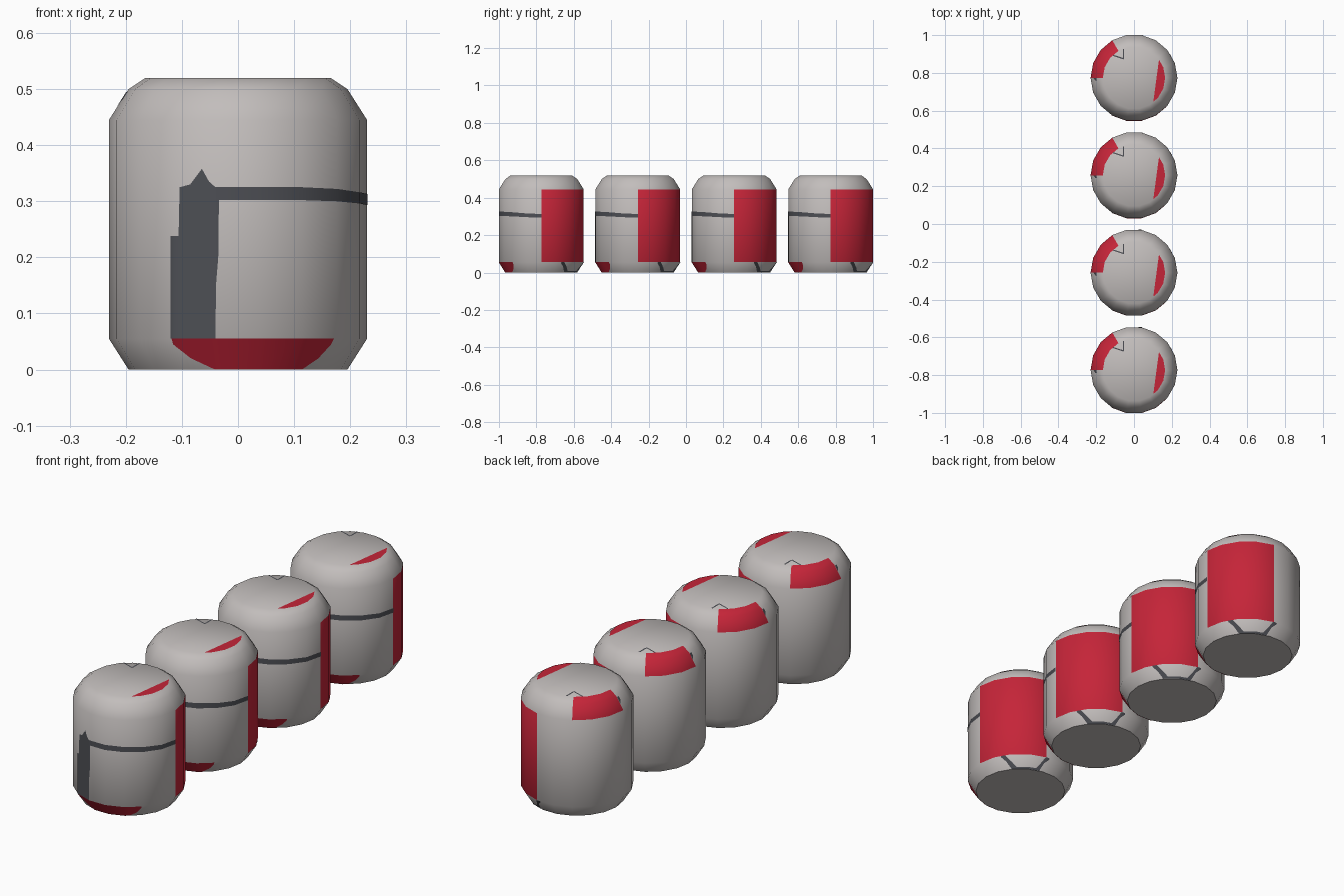
import bpy, bmesh, math

if "Cube" in bpy.data.objects:
    bpy.data.objects.remove(bpy.data.objects["Cube"])

SIDES = 18
STEP = 360 / SIDES
PROFILE = [(0.195, 0.0), (0.23, 0.055), (0.23, 0.445), (0.195, 0.50), (0.165, 0.52)]
LIFT = 0.001
BODY, RED, DARK = 0, 1, 2


def material(name, rgb):
    m = bpy.data.materials.new(name)
    m.diffuse_color = (*rgb, 1)
    m.use_nodes = True
    m.node_tree.nodes["Principled BSDF"].inputs["Base Color"].default_value = m.diffuse_color
    return m


mats = [material("warm_grey", (0.54, 0.51, 0.50)),
        material("crimson", (0.56, 0.018, 0.04)),
        material("charcoal", (0.075, 0.078, 0.09))]


def surface(deg, z, lift=0.0):
    """Point on the faceted can wall at an azimuth and height."""
    for (r0, z0), (r1, z1) in zip(PROFILE, PROFILE[1:]):
        if z <= z1:
            r = r0 + (r1 - r0) * (z - z0) / (z1 - z0)
            break
    half = math.radians(STEP / 2)
    r = r * math.cos(half) / math.cos(math.radians(deg % STEP) - half) + lift
    a = math.radians(deg)
    return (r * math.cos(a), r * math.sin(a), z)


bm = bmesh.new()

# can body: faceted lathe, red panels lie on whole facets
rings = [[bm.verts.new(surface(i * STEP, z)) for i in range(SIDES)] for _, z in PROFILE]
for k in range(len(rings) - 1):
    for i in range(SIDES):
        j = (i + 1) % SIDES
        f = bm.faces.new((rings[k][i], rings[k][j], rings[k + 1][j], rings[k + 1][i]))
        a = (i + 0.5) * STEP
        if (k == 1 and a < 80) or (k >= 2 and 120 < a < 180):
            f.material_index = RED
bm.faces.new(rings[-1])
bm.faces.new(rings[0][::-1])


def strip(stations, mat):
    """Painted band on the wall from (azimuth, low z, high z) stations."""
    full = []
    for s, t in zip(stations, stations[1:]):
        full.append(s)
        c = (math.floor(s[0] / STEP) + 1) * STEP
        while c < t[0]:
            u = (c - s[0]) / (t[0] - s[0])
            full.append((c, s[1] + (t[1] - s[1]) * u, s[2] + (t[2] - s[2]) * u))
            c += STEP
    full.append(stations[-1])
    cols = [[bm.verts.new(surface(a, z, LIFT)) for z in (lo, hi)] for a, lo, hi in full]
    for p, q in zip(cols, cols[1:]):
        bm.faces.new((p[0], q[0], q[1], p[1])).material_index = mat


def top_patch(points, mat):
    vs = [bm.verts.new((x, y, 0.52 + LIFT)) for x, y in points]
    bm.faces.new(vs).material_index = mat


# red crescent on the lower front bevel
strip([(239, 0.045, 0.055), (246, 0.02, 0.055), (258, 0, 0.055), (306, 0, 0.055),
       (314, 0.02, 0.055), (318, 0.045, 0.055)], RED)

# dark front block running into a thin line round to the side panel
strip([(238.6, 0.055, 0.238), (242.5, 0.055, 0.238), (243, 0.055, 0.325),
       (248, 0.055, 0.33), (253.6, 0.055, 0.358), (257, 0.055, 0.335),
       (260, 0.055, 0.325), (260.2, 0.15, 0.325), (261.2, 0.2, 0.325),
       (261.5, 0.302, 0.325), (300, 0.302, 0.325), (320, 0.30, 0.322),
       (340, 0.296, 0.316), (360, 0.293, 0.313)], DARK)

# dark bracket below the side panel
strip([(28, 0.05, 0.055), (33, 0.032, 0.055), (39, 0, 0.03), (45, 0, 0.008),
       (70, 0, 0.008), (75, 0, 0.03), (79, 0.032, 0.055), (84, 0.05, 0.055)], DARK)

# small dark fleck beside the upper red panel
strip([(180, 0.47, 0.495), (184, 0.482, 0.495)], DARK)

# red sliver and fine dark marks on the lid
top_patch([surface(a, 0.52)[:2] for a in (-51, -40, -20, 0, 20, 36)], RED)
top_patch([(-0.112, 0.117), (-0.055, 0.098), (-0.053, 0.104), (-0.112, 0.123)], DARK)
top_patch([(-0.059, 0.105), (-0.052, 0.105), (-0.052, 0.153), (-0.059, 0.153)], DARK)

mesh = bpy.data.meshes.new("can")
bm.to_mesh(mesh)
bm.free()
for m in mats:
    mesh.materials.append(m)
mesh.polygons.foreach_set("use_smooth", [True] * len(mesh.polygons))
mesh.set_sharp_from_angle(angle=math.radians(40))

# row of four identical cans
pitch = 0.5157
for n in range(4):
    can = bpy.data.objects.new(f"can_{n + 1}", mesh)
    can.location.y = (n - 1.5) * pitch
    bpy.context.collection.objects.link(can)
